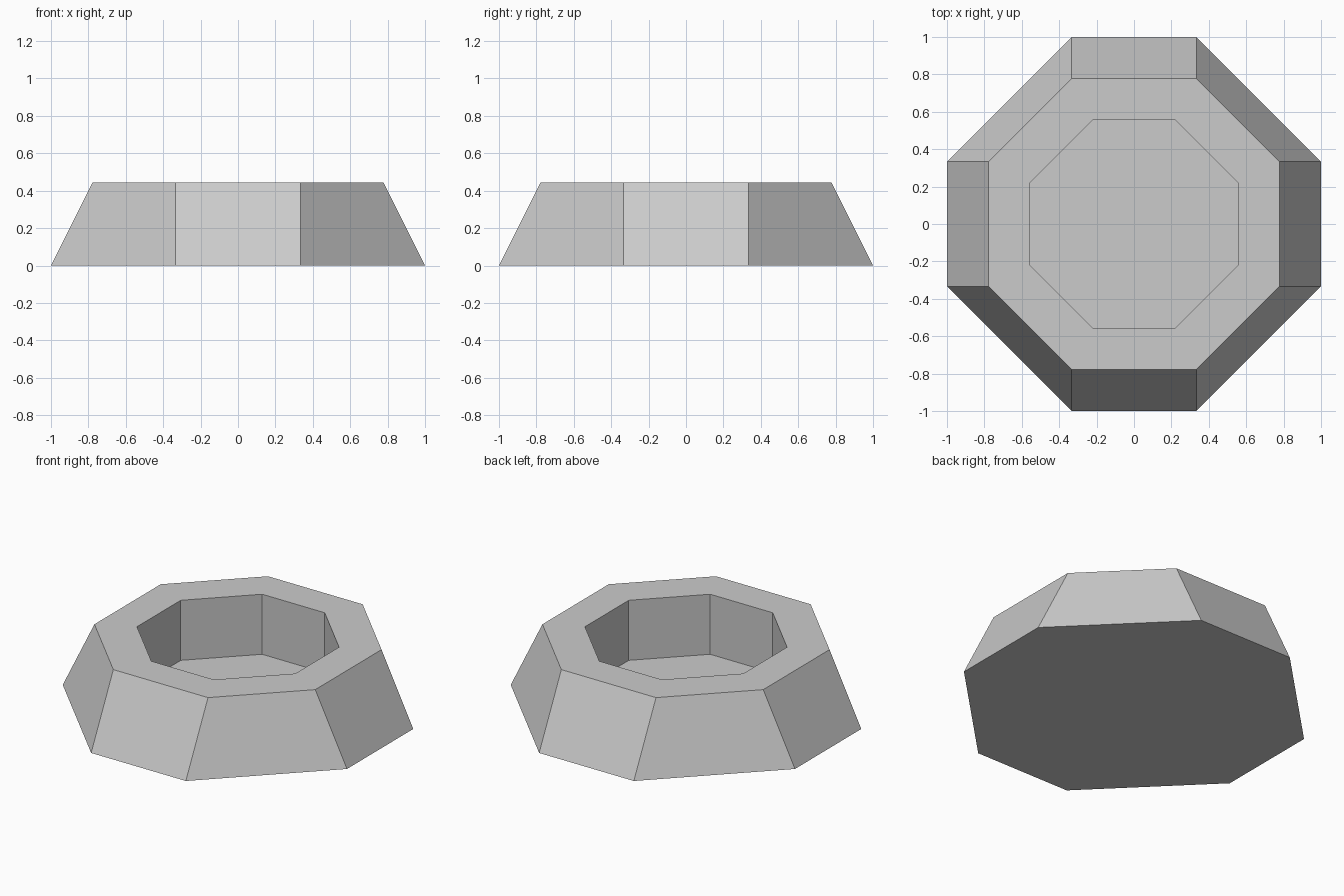
import bpy
import bmesh

cube = bpy.data.objects.get("Cube")
if cube:
    bpy.data.objects.remove(cube, do_unlink=True)

# Single stone grey
grey = bpy.data.materials.new("stone_grey")
grey.use_nodes = True
colour = (0.6, 0.6, 0.6, 1)
grey.diffuse_color = colour
grey.node_tree.nodes["Principled BSDF"].inputs["Base Color"].default_value = colour


def octagon(bm, half, flat, z):
    """Ring of a square with cut corners: half width and half flat-side length."""
    corners = []
    for sx, sy in ((1, 1), (-1, 1), (-1, -1), (1, -1)):
        pair = [(sx * half, sy * flat), (sx * flat, sy * half)]
        corners += pair if sx * sy > 0 else pair[::-1]
    return [bm.verts.new((x, y, z)) for x, y in corners]


# Sloped outer wall, flat rim, straight inner wall, sunken floor
profile = [
    (1.0, 0.333, 0.0),
    (0.777, 0.333, 0.445),
    (0.557, 0.22, 0.445),
    (0.557, 0.22, 0.063),
]
bm = bmesh.new()
rings = [octagon(bm, *p) for p in profile]
for low, high in zip(rings, rings[1:]):
    for i in range(len(low)):
        j = (i + 1) % len(low)
        bm.faces.new((low[i], low[j], high[j], high[i]))
bm.faces.new(rings[0][::-1])
bm.faces.new(rings[-1])
bmesh.ops.recalc_face_normals(bm, faces=bm.faces)

mesh = bpy.data.meshes.new("octagonal_basin")
bm.to_mesh(mesh)
bm.free()
mesh.materials.append(grey)
basin = bpy.data.objects.new("octagonal_basin", mesh)
bpy.context.collection.objects.link(basin)
